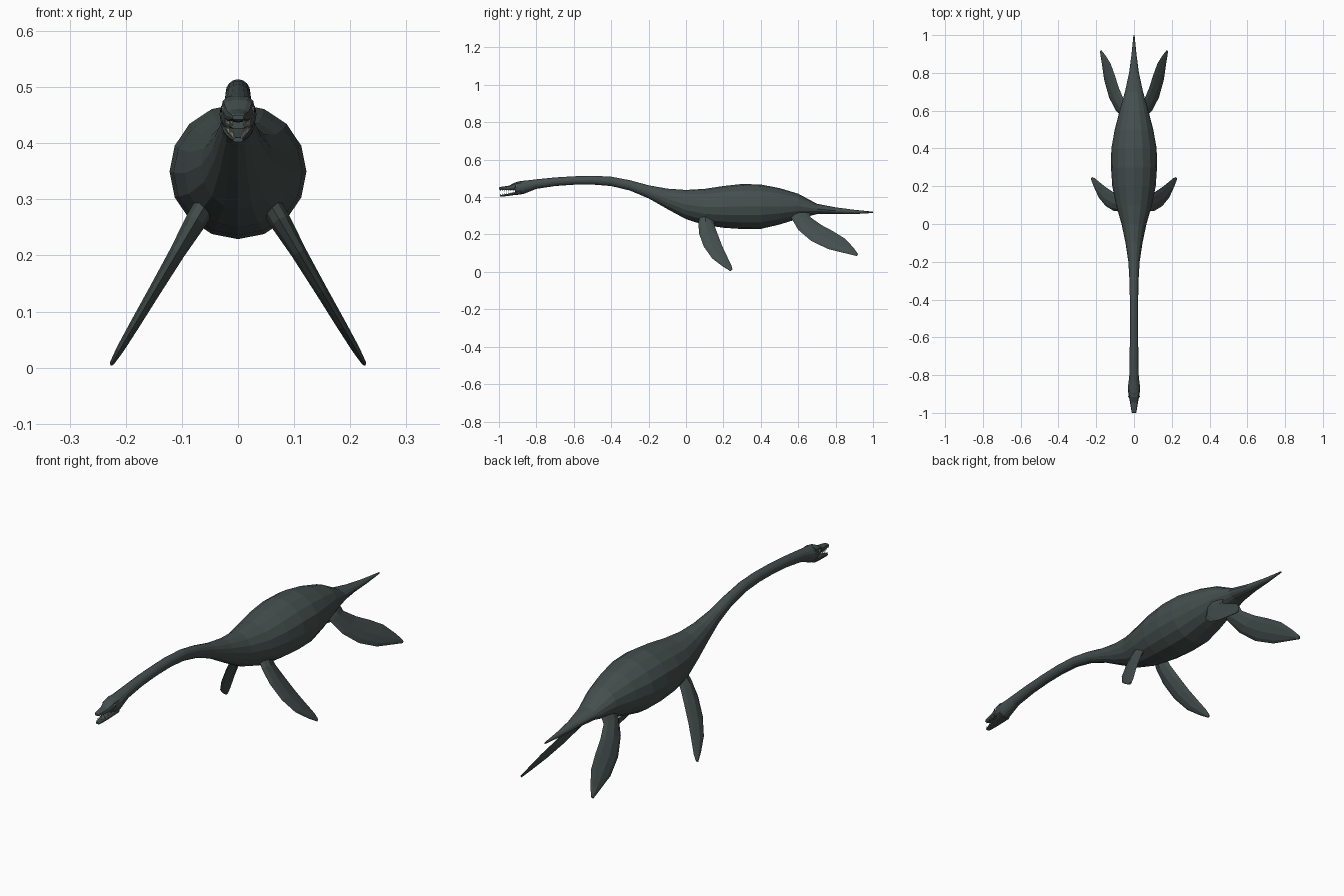
import bpy, bmesh, math
from mathutils import Vector

if "Cube" in bpy.data.objects:
    bpy.data.objects.remove(bpy.data.objects["Cube"])


def material(name, rgb):
    m = bpy.data.materials.new(name)
    m.diffuse_color = (*rgb, 1)
    m.use_nodes = True
    m.node_tree.nodes["Principled BSDF"].inputs["Base Color"].default_value = m.diffuse_color
    return m


SKIN = material("slate skin", (0.058, 0.078, 0.074))
IVORY = material("ivory teeth", (0.55, 0.55, 0.5))
EYE = material("pale eye", (0.3, 0.32, 0.3))
PUPIL = material("dark pupil", (0.008, 0.008, 0.008))


def finish(name, bm, mat):
    bmesh.ops.recalc_face_normals(bm, faces=bm.faces)
    me = bpy.data.meshes.new(name)
    bm.to_mesh(me)
    bm.free()
    me.materials.append(mat)
    ob = bpy.data.objects.new(name, me)
    bpy.context.collection.objects.link(ob)
    return ob


def skin_rings(bm, rings):
    """Bridge equal rings of points and close both ends."""
    vr = [[bm.verts.new(p) for p in r] for r in rings]
    n = len(vr[0])
    for a, b in zip(vr, vr[1:]):
        for i in range(n):
            j = (i + 1) % n
            bm.faces.new((a[i], a[j], b[j], b[i]))
    bm.faces.new(vr[0])
    bm.faces.new(vr[-1][::-1])


def loft(name, sections, sides, power=1.0):
    """Sections along y: (y, bottom z, top z, half width)."""
    def pt(s, k):
        y, lo, hi, w = s
        a = 2 * math.pi * k / sides
        c, t = math.cos(a), math.sin(a)
        return Vector((w * math.copysign(abs(t) ** power, t), y,
                       (lo + hi) / 2 - (hi - lo) / 2 * math.copysign(abs(c) ** power, c)))
    bm = bmesh.new()
    skin_rings(bm, [[pt(s, k) for k in range(sides)] for s in sections])
    return finish(name, bm, SKIN)


# Body with neck, back of the head and tail
loft("body", [
    (-0.915, .425, .476, .025), (-0.895, .415, .484, .030), (-0.87, .416, .487, .033),
    (-0.84, .428, .490, .029), (-0.80, .444, .495, .025), (-0.70, .459, .505, .023),
    (-0.60, .466, .511, .022), (-0.50, .467, .514, .022), (-0.40, .459, .509, .022),
    (-0.30, .435, .490, .024), (-0.20, .393, .463, .030), (-0.10, .336, .445, .045),
    (0.0, .282, .438, .066), (0.10, .250, .444, .095), (0.20, .236, .459, .115),
    (0.30, .229, .470, .122), (0.40, .230, .467, .120), (0.50, .253, .448, .102),
    (0.60, .284, .418, .076), (0.70, .309, .364, .048), (0.80, .309, .345, .026),
    (0.90, .309, .332, .013), (1.0, .315, .322, .003)], 16)

# Open jaws
loft("upper_jaw", [(-0.88, .436, .485, .030), (-0.915, .437, .478, .027),
                   (-0.945, .437, .461, .021), (-0.975, .438, .457, .016),
                   (-0.995, .440, .454, .013), (-1.0, .442, .450, .010)], 12, 0.7)
loft("lower_jaw", [(-0.88, .414, .438, .028), (-0.915, .411, .426, .024),
                   (-0.95, .406, .418, .018), (-0.98, .403, .413, .013),
                   (-0.995, .402, .410, .009)], 12, 0.7)

# Teeth along the rim of each jaw
bm = bmesh.new()
for k in range(8):
    t = k / 7
    y = -0.92 - 0.072 * t
    for s in (-1, 1):
        for x, z, d in ((.021 - .011 * t, .440, -1), (.018 - .011 * t, .421 - .012 * t, 1)):
            h = 0.012
            base = [bm.verts.new((s * x + .002 * math.cos(a), y + .0025 * math.sin(a), z))
                    for a in (0, math.pi / 2, math.pi, 1.5 * math.pi)]
            tip = bm.verts.new((s * x, y, z + d * h))
            bm.faces.new(base)
            for i in range(4):
                bm.faces.new((base[i], base[(i + 1) % 4], tip))
finish("teeth", bm, IVORY)

# Eyes with pupils on the sides of the head
for part, r, off, mat in (("eye", .0075, 0, EYE), ("pupil", .0045, .0035, PUPIL)):
    for side, s in (("left", -1), ("right", 1)):
        bm = bmesh.new()
        bmesh.ops.create_uvsphere(bm, u_segments=10, v_segments=6, radius=r)
        for v in bm.verts:
            v.co = Vector((v.co.x * .6 + s * (.0255 + off), v.co.y - .911 - off * .6,
                           v.co.z + .459))
        finish(side + "_" + part, bm, mat)

# Flippers: (leading y, z), (trailing y, z), half thickness; all slope outwards
FRONT = [((.075, .31), (.145, .30), .020), ((.066, .265), (.150, .255), .019),
         ((.070, .205), (.168, .205), .014), ((.095, .135), (.195, .135), .011),
         ((.140, .072), (.222, .078), .009), ((.195, .030), (.243, .035), .007),
         ((.237, .004), (.248, .014), .004)]
REAR = [((.55, .325), (.66, .325), .019), ((.565, .285), (.665, .292), .017),
        ((.60, .225), (.725, .250), .013), ((.67, .165), (.785, .218), .011),
        ((.76, .122), (.850, .178), .009), ((.85, .100), (.895, .130), .007),
        ((.912, .085), (.920, .096), .004)]
SLOPE = 0.59
NORMAL = Vector((1, 0, SLOPE)).normalized()


def flipper(name, sections, s):
    rings = []
    for (y0, z0), (y1, z1), th in sections:
        a = Vector((.07 + (.27 - z0) * SLOPE, y0, z0))
        b = Vector((.07 + (.27 - z1) * SLOPE, y1, z1))
        ring = [a.lerp(b, t) + NORMAL * th * h for t, h in
                ((0, 0), (.15, .65), (.45, 1), (.8, .5), (1, 0),
                 (.8, -.5), (.45, -1), (.15, -.65))]
        rings.append([Vector((p.x * s, p.y, p.z)) for p in ring])
    bm = bmesh.new()
    skin_rings(bm, rings)
    finish(name, bm, SKIN)


for side, s in (("left", -1), ("right", 1)):
    flipper(side + "_front_flipper", FRONT, s)
    flipper(side + "_rear_flipper", REAR, s)
